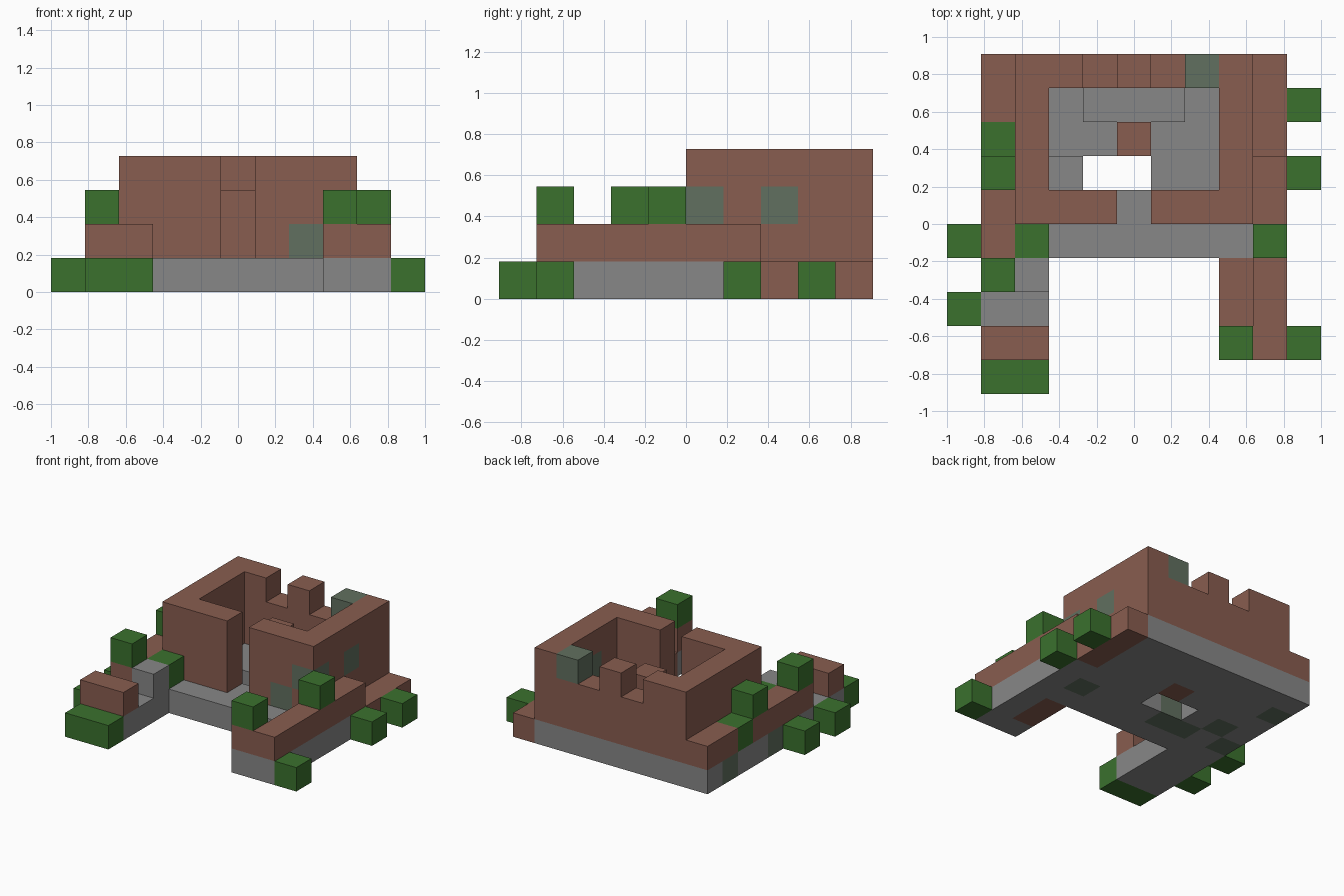
import bpy, bmesh, math
from mathutils import Vector

cube = bpy.data.objects.get("Cube")
if cube:
    bpy.data.objects.remove(cube, do_unlink=True)

UNIT = 2 / 11  # edge of one building block


def make_material(name, rgb):
    mat = bpy.data.materials.new(name)
    mat.use_nodes = True
    color = (*rgb, 1)
    mat.diffuse_color = color
    node = mat.node_tree.nodes["Principled BSDF"]
    node.inputs["Base Color"].default_value = color
    node.inputs["Roughness"].default_value = 0.9
    return mat


MATS = {
    "brick": make_material("brick brown", (0.25, 0.11, 0.08)),
    "stone": make_material("stone grey", (0.245, 0.245, 0.245)),
    "leaf": make_material("leaf green", (0.043, 0.165, 0.027)),
    "moss": make_material("mossy grey green", (0.12, 0.16, 0.115)),
}
SLOTS = list(MATS)
blocks = {}  # cell -> (part, colour)


def fill(part, color, xs, ys, zs):
    """Fill an inclusive range of cells; an int means a single layer."""
    spans = [(s, s) if isinstance(s, int) else s for s in (xs, ys, zs)]
    (x0, x1), (y0, y1), (z0, z1) = spans
    for x in range(x0, x1 + 1):
        for y in range(y0, y1 + 1):
            for z in range(z0, z1 + 1):
                blocks[x, y, z] = (part, color)


def clear(xs, ys, zs):
    fill("none", "none", xs, ys, zs)
    for cell in [c for c, v in blocks.items() if v[0] == "none"]:
        del blocks[cell]


def tint(*cells):
    """Turn single blocks mossy without changing their part."""
    for cell in cells:
        blocks[cell] = (blocks[cell][0], "moss")


# Stone foundation with a pit in the courtyard
fill("foundation", "stone", (1, 9), (4, 9), 0)
clear((4, 5), 6, 0)
tint((8, 5, 0), (3, 5, 0), (4, 5, 0), (2, 6, 0), (1, 5, 0), (1, 8, 0))

# Keep walls with a doorway and battlements
fill("keep_walls", "brick", (2, 8), (5, 9), (1, 3))
clear((3, 7), (6, 8), (1, 3))
clear(5, 5, (1, 3))
for x in (4, 6):
    clear(x, 9, 3)
tint((7, 9, 3), (7, 5, 1), (8, 5, 2), (8, 7, 2))

# Courtyard furnishings
fill("courtyard_pillar", "brick", 5, 7, (0, 2))
fill("courtyard_platform", "stone", (4, 6), 8, 1)
fill("courtyard_step", "stone", 3, 6, 1)

# Right outer wall and its forward arm
fill("right_arm", "stone", (1, 2), (1, 3), 0)
fill("right_arm", "stone", 2, 3, 1)
fill("right_outer_wall", "brick", 1, (3, 9), 1)
fill("right_arm_step", "brick", (1, 2), 1, 1)

# Left outer wall and its forward arm
fill("left_arm", "stone", (8, 9), (1, 3), 0)
fill("left_arm_ledge", "brick", 8, (2, 3), 0)
fill("left_outer_wall", "brick", 9, (1, 6), 1)
fill("left_outer_wall", "brick", 8, 1, 1)
fill("left_back_ledge", "brick", 9, (7, 9), 0)

# Bushes on the ground and on the walls
for cell in ((1, 0, 0), (2, 0, 0), (0, 2, 0), (0, 4, 0),
             (10, 1, 0), (10, 6, 0), (10, 8, 0)):
    fill("ground_bushes", "leaf", *cell)
for cell in ((2, 4, 1), (1, 7, 1), (1, 6, 2), (1, 3, 2),
             (8, 1, 2), (9, 4, 2)):
    fill("wall_bushes", "leaf", *cell)


def build_part(part):
    """Make one object from the exposed sides of the part's blocks."""
    bm = bmesh.new()
    cells = [(c, v[1]) for c, v in blocks.items() if v[0] == part]
    for cell, color in cells:
        centre = Vector(cell) + Vector((0.5, 0.5, 0.5))
        for axis in range(3):
            for sign in (-1, 1):
                normal = Vector((0, 0, 0))
                normal[axis] = sign
                if tuple(int(v) for v in Vector(cell) + normal) in blocks:
                    continue
                u = Vector((0, 0, 0))
                u[(axis + 1) % 3] = 0.5
                w = normal.cross(u)
                mid = centre + normal * 0.5
                corners = (mid - u - w, mid + u - w, mid + u + w, mid - u + w)
                face = bm.faces.new([bm.verts.new(p) for p in corners])
                face.material_index = SLOTS.index(color)
    for v in bm.verts:
        v.co = Vector(((v.co.x - 5.5) * UNIT, (v.co.y - 5) * UNIT, v.co.z * UNIT))
    bmesh.ops.remove_doubles(bm, verts=bm.verts, dist=0.001)
    bmesh.ops.dissolve_limit(bm, angle_limit=math.radians(1), verts=bm.verts,
                             edges=bm.edges, delimit={"MATERIAL"})
    mesh = bpy.data.meshes.new(part)
    bm.to_mesh(mesh)
    bm.free()
    for mat in MATS.values():
        mesh.materials.append(mat)
    bpy.context.scene.collection.objects.link(bpy.data.objects.new(part, mesh))


for part in sorted({v[0] for v in blocks.values()}):
    build_part(part)
